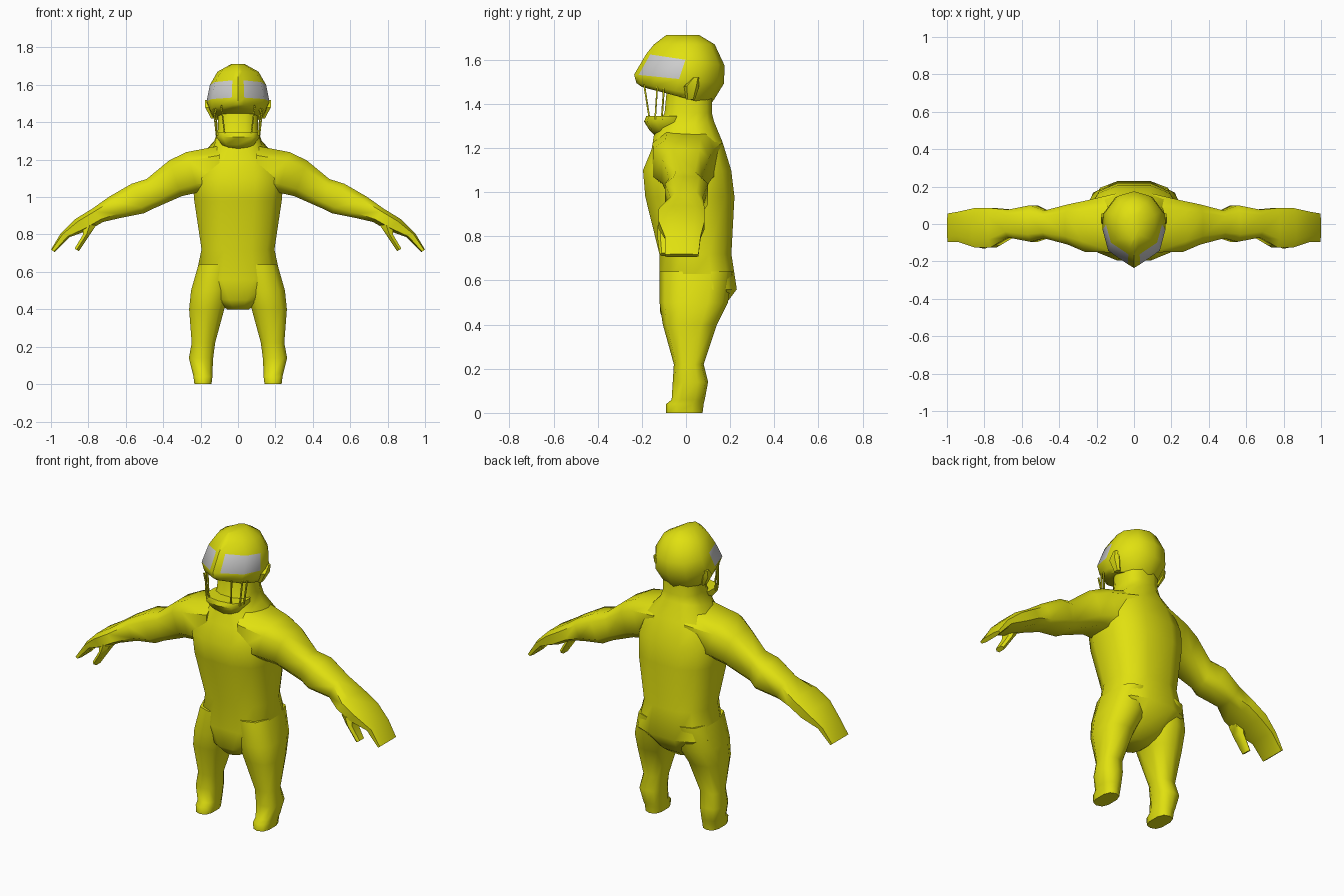
import bpy, bmesh, math
from mathutils import Vector

if "Cube" in bpy.data.objects:
    bpy.data.objects.remove(bpy.data.objects["Cube"])


def material(name, rgb):
    m = bpy.data.materials.new(name)
    m.diffuse_color = (*rgb, 1)
    m.use_nodes = True
    m.node_tree.nodes["Principled BSDF"].inputs["Base Color"].default_value = m.diffuse_color
    return m


YELLOW = material("yellow", (0.75, 0.75, 0.005))
GREY = material("light grey", (0.62, 0.62, 0.62))


def rounded(n, power):
    """Unit cross-section, square-ish for small powers."""
    pts = []
    for i in range(n):
        a = 2 * math.pi * (i + 0.5) / n
        c, s = math.cos(a), math.sin(a)
        pts.append((math.copysign(abs(c) ** power, c), math.copysign(abs(s) ** power, s)))
    return pts


def loft(name, rings, section, mirror=False, visor=None):
    """Each ring: ax, az, bx, bz (two ends in the xz plane), y0, y1, tilt."""
    bm = bmesh.new()
    rows = []
    for ax, az, bx, bz, y0, y1, tilt in rings:
        row = []
        for u, v in section:
            t = (u + 1) / 2
            y = (y0 + y1) / 2 + v * (y1 - y0) / 2
            row.append(bm.verts.new((ax + (bx - ax) * t, y, az + (bz - az) * t + tilt * y)))
        rows.append(row)
    n = len(section)
    for r in range(len(rows) - 1):
        for i in range(n):
            j = (i + 1) % n
            f = bm.faces.new((rows[r][i], rows[r][j], rows[r + 1][j], rows[r + 1][i]))
            if visor and r == visor[0] and i in visor[1]:
                f.material_index = 1
    bm.faces.new(rows[0])
    bm.faces.new(rows[-1])
    bmesh.ops.recalc_face_normals(bm, faces=bm.faces)
    me = bpy.data.meshes.new(name)
    bm.to_mesh(me)
    bm.free()
    me.materials.append(YELLOW)
    me.materials.append(GREY)
    for p in me.polygons:
        p.use_smooth = True
    me.set_sharp_from_angle(angle=math.radians(50))
    ob = bpy.data.objects.new(name, me)
    bpy.context.collection.objects.link(ob)
    if mirror:
        ob.modifiers.new("mirror", "MIRROR")
    return ob


def level(z, x0, x1, y0, y1, tilt=0):
    """Horizontal ring."""
    return (x0, z, x1, z, y0, y1, tilt)


def centred(z, w, y0, y1, tilt=0):
    return level(z, -w, w, y0, y1, tilt)


# Torso and neck
loft("torso", [
    centred(0.40, 0.06, -0.08, 0.08),
    centred(0.45, 0.13, -0.12, 0.15),
    centred(0.56, 0.235, -0.125, 0.235),
    centred(0.72, 0.20, -0.125, 0.21),
    centred(0.98, 0.24, -0.19, 0.225),
    centred(1.10, 0.25, -0.20, 0.21),
    centred(1.21, 0.21, -0.16, 0.17, 0.1),
    centred(1.29, 0.13, -0.15, 0.13, 0.25),
    centred(1.36, 0.11, -0.10, 0.12),
    centred(1.46, 0.11, -0.09, 0.12),
], rounded(12, 0.75))

# Legs with feet
loft("legs", [
    level(0.00, 0.14, 0.235, -0.09, 0.075),
    level(0.04, 0.135, 0.24, -0.09, 0.08),
    level(0.06, 0.135, 0.245, -0.065, 0.085),
    level(0.14, 0.13, 0.265, -0.06, 0.10),
    level(0.22, 0.12, 0.25, -0.055, 0.08),
    level(0.40, 0.07, 0.265, -0.105, 0.14),
    level(0.50, 0.03, 0.255, -0.12, 0.19),
    level(0.64, 0.01, 0.215, -0.12, 0.21),
], rounded(10, 0.75), mirror=True)

# Arms with mitten hands
loft("arms", [
    (0.10, 1.02, 0.10, 1.28, -0.16, 0.17, 0),
    (0.21, 1.02, 0.28, 1.245, -0.155, 0.13, 0),
    (0.30, 1.00, 0.37, 1.20, -0.115, 0.11, 0),
    (0.45, 0.935, 0.49, 1.10, -0.08, 0.075, 0),
    (0.50, 0.91, 0.57, 1.075, -0.10, 0.105, 0),
    (0.63, 0.885, 0.69, 1.005, -0.075, 0.08, 0),
    (0.72, 0.865, 0.78, 0.94, -0.13, 0.09, 0),
    (0.80, 0.82, 0.87, 0.885, -0.13, 0.09, 0),
    (0.90, 0.785, 0.95, 0.805, -0.10, 0.07, 0),
    (0.98, 0.705, 1.00, 0.72, -0.10, 0.06, 0),
], rounded(8, 0.6), mirror=True)

# Thumbs
loft("thumbs", [
    (0.755, 0.85, 0.83, 0.85, -0.13, -0.04, 0),
    (0.79, 0.80, 0.83, 0.80, -0.13, -0.05, 0),
    (0.85, 0.71, 0.875, 0.725, -0.12, -0.06, 0),
], rounded(6, 0.6), mirror=True)

# Helmet shell with a pointed brow; the eye panels are faces of the third band
half = [(0, -1), (0.2, -0.9), (0.82, -0.55), (1, 0), (1, 0.4), (0.6, 0.85), (0, 1)]
plan = half + [(-x, y) for x, y in reversed(half[1:-1])]
loft("helmet", [
    centred(1.425, 0.13, -0.20, 0.11, -0.26),
    centred(1.45, 0.145, -0.225, 0.13, -0.2),
    centred(1.51, 0.168, -0.235, 0.172, -0.1),
    centred(1.60, 0.15, -0.18, 0.175, -0.15),
    centred(1.67, 0.11, -0.145, 0.13),
    centred(1.712, 0.035, -0.09, 0.06),
], plan, visor=(2, (1, 2, 9, 10)))

# Ear flares
loft("ear_flares", [
    level(1.42, 0.12, 0.145, 0.00, 0.04),
    level(1.48, 0.13, 0.178, -0.01, 0.06),
    level(1.52, 0.14, 0.178, 0.03, 0.06),
], rounded(6, 0.7), mirror=True)

# Chin guard
loft("chin_guard", [
    centred(1.255, 0.06, -0.14, 0.0),
    centred(1.28, 0.09, -0.165, 0.0),
    centred(1.32, 0.118, -0.19, 0.0),
    centred(1.345, 0.12, -0.18, 0.0),
], rounded(10, 0.7))


# Face guard bars
def bar(name, p, q, r=0.005):
    p, q = Vector(p), Vector(q)
    cu = bpy.data.curves.new(name, "CURVE")
    cu.dimensions = "3D"
    cu.bevel_depth = r
    cu.bevel_resolution = 0
    cu.use_fill_caps = True
    s = cu.splines.new("POLY")
    s.points.add(1)
    s.points[0].co = (*p, 1)
    s.points[1].co = (*q, 1)
    cu.materials.append(YELLOW)
    bpy.context.collection.objects.link(bpy.data.objects.new(name, cu))


for side in (-1, 1):
    bar("front_bar", (side * 0.07, -0.165, 1.33), (side * 0.09, -0.19, 1.49))
    bar("middle_bar", (side * 0.11, -0.14, 1.33), (side * 0.12, -0.13, 1.48))
    bar("side_bar", (side * 0.115, -0.11, 1.33), (side * 0.13, -0.10, 1.47))
bar("cross_bar", (-0.12, -0.13, 1.465), (0.12, -0.13, 1.465))
